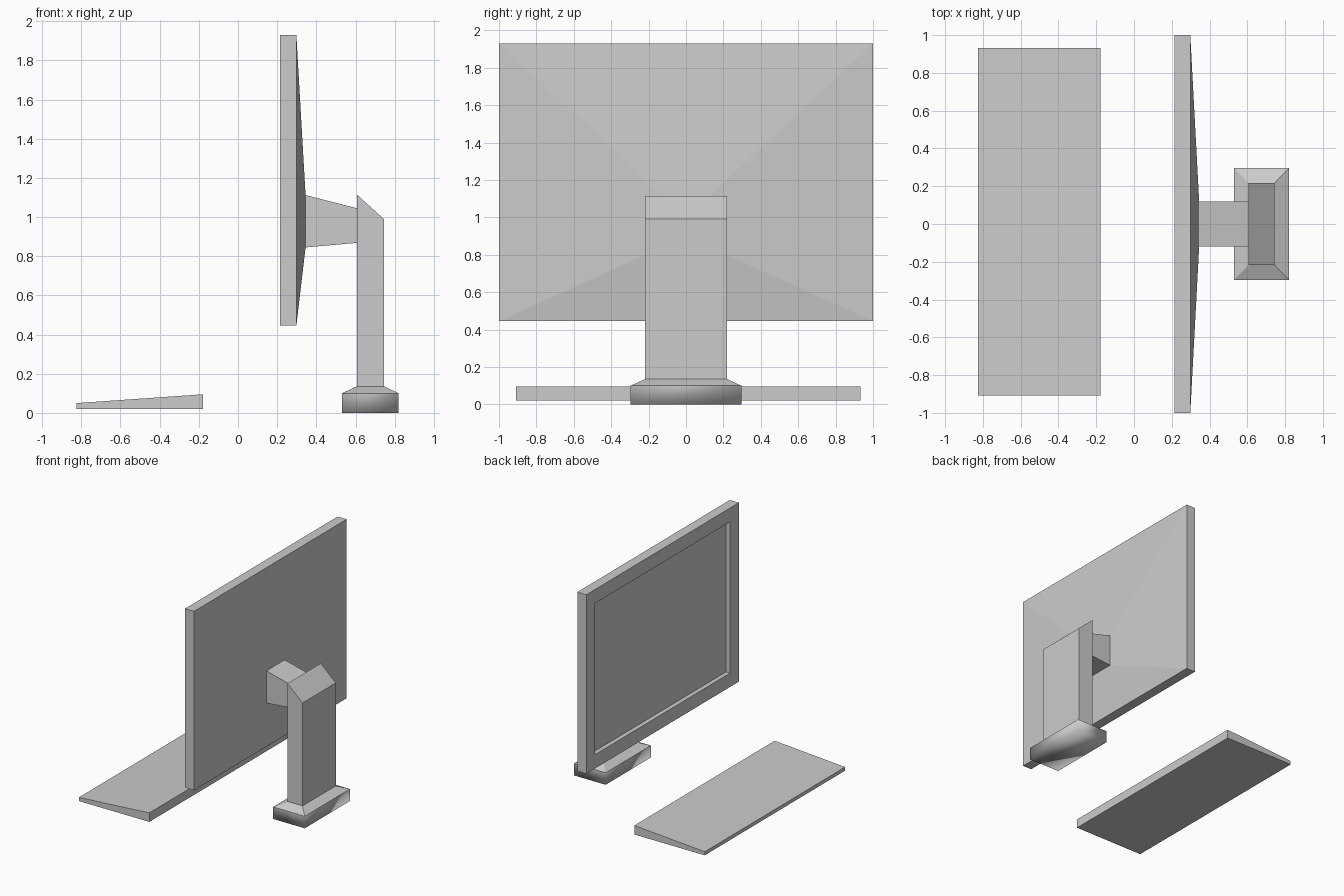
import bpy, bmesh

if "Cube" in bpy.data.objects:
    bpy.data.objects.remove(bpy.data.objects["Cube"])


def loft(name, rings):
    """Skin a list of four-point rings and cap both ends."""
    bm = bmesh.new()
    loops = [[bm.verts.new(p) for p in ring] for ring in rings]
    for a, b in zip(loops, loops[1:]):
        for i in range(4):
            j = (i + 1) % 4
            bm.faces.new((a[i], a[j], b[j], b[i]))
    bm.faces.new(loops[0][::-1])
    bm.faces.new(loops[-1])
    bmesh.ops.recalc_face_normals(bm, faces=bm.faces)
    mesh = bpy.data.meshes.new(name)
    bm.to_mesh(mesh)
    bm.free()
    obj = bpy.data.objects.new(name, mesh)
    bpy.context.collection.objects.link(obj)
    return obj


def upright(x, w, z0, z1):
    """Rectangle facing along x."""
    return [(x, -w, z0), (x, w, z0), (x, w, z1), (x, -w, z1)]


def level(z, x0, x1, w):
    """Rectangle facing up."""
    return [(x0, -w, z), (x1, -w, z), (x1, w, z), (x0, w, z)]


def prism(name, profile, y0, y1):
    """Side profile (x, z) swept from y0 to y1."""
    return loft(name, [[(x, y, z) for x, z in profile] for y in (y0, y1)])


# Monitor: recessed panel, bezel, casing and tapered back
B = 0.115
loft("monitor", [
    upright(0.252, 1 - B, 0.445 + B, 1.93 - B),
    upright(0.215, 1 - B, 0.445 + B, 1.93 - B),
    upright(0.215, 1.0, 0.445, 1.93),
    upright(0.298, 1.0, 0.445, 1.93),
    upright(0.345, 0.12, 0.845, 1.112),
])

# Neck joining the monitor to the column
loft("neck", [upright(0.345, 0.12, 0.845, 1.112),
              upright(0.607, 0.12, 0.868, 1.045)])

# Column with sloped top
prism("stand_column", [(0.607, 0.135), (0.745, 0.135),
                       (0.745, 0.99), (0.607, 1.115)], -0.218, 0.218)

# Base with chamfered top, softly shaded below the chamfer
base = loft("stand_base", [
    level(0.0, 0.53, 0.82, 0.296),
    level(0.1, 0.53, 0.82, 0.296),
    level(0.136, 0.607, 0.745, 0.218),
])
for poly in base.data.polygons:
    poly.use_smooth = poly.center.z < 0.09

# Wedge keyboard
prism("keyboard", [(-0.825, 0.02), (-0.178, 0.02),
                   (-0.178, 0.095), (-0.825, 0.05)], -0.908, 0.932)
